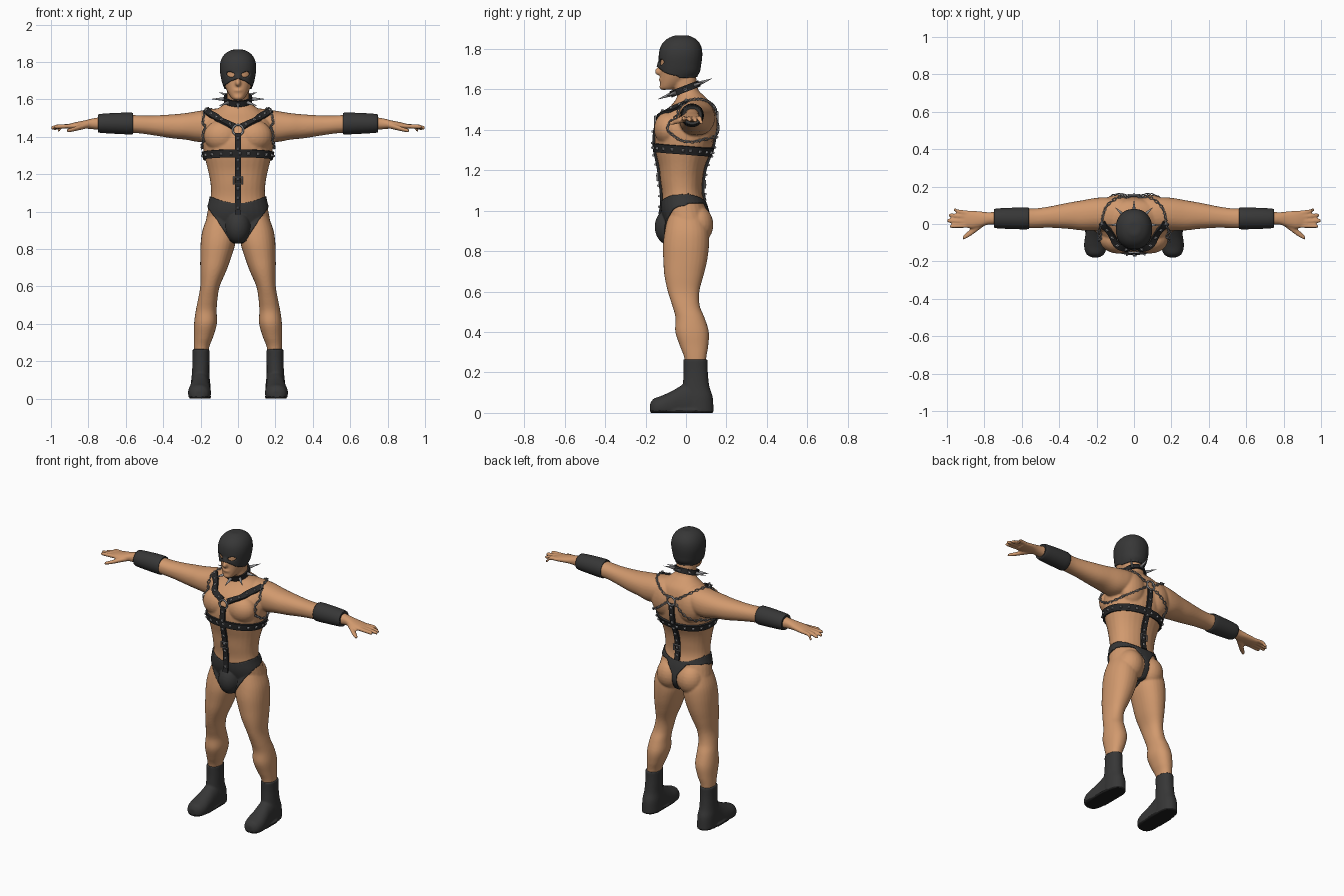
import bpy, bmesh, math
from mathutils import Vector, Matrix
from mathutils.bvhtree import BVHTree

if "Cube" in bpy.data.objects:
    bpy.data.objects.remove(bpy.data.objects["Cube"])

def material(name, rgb):
    m = bpy.data.materials.new(name)
    m.diffuse_color = (*rgb, 1)
    m.use_nodes = True
    m.node_tree.nodes["Principled BSDF"].inputs["Base Color"].default_value = m.diffuse_color
    return m

SKIN = material("skin", (0.64, 0.32, 0.155))
LEATHER = material("dark_leather", (0.038, 0.038, 0.038))
STRAP = material("black_strap", (0.02, 0.02, 0.021))
METAL = material("steel", (0.30, 0.30, 0.31))
SOLE = material("sole_black", (0.012, 0.012, 0.012))

def make(name, bm, mats, smooth=True):
    bmesh.ops.recalc_face_normals(bm, faces=bm.faces)
    for f in bm.faces:
        f.smooth = smooth
    me = bpy.data.meshes.new(name)
    bm.to_mesh(me)
    ob = bpy.data.objects.new(name, me)
    bpy.context.collection.objects.link(ob)
    for m in mats:
        me.materials.append(m)
    return ob

def spline(pts, sub=6, closed=False):
    """Catmull-Rom through tuples of any length."""
    n, out = len(pts), []
    get = (lambda i: pts[i % n]) if closed else (lambda i: pts[max(0, min(n - 1, i))])
    for i in range(n if closed else n - 1):
        for s in range(sub):
            t = s / sub
            out.append(tuple(0.5 * (2*b + (c-a)*t + (2*a-5*b+4*c-d)*t*t + (3*b-a-3*c+d)*t**3)
                       for a, b, c, d in zip(get(i-1), get(i), get(i+1), get(i+2))))
    return out if closed else out + [tuple(pts[-1])]

def bridge(bm, rings, closed=False):
    k = len(rings[0])
    for a, b in zip(rings, rings[1:] + (rings[:1] if closed else [])):
        for i in range(k):
            bm.faces.new((a[i], a[(i+1) % k], b[(i+1) % k], b[i]))
    if not closed:
        bm.faces.new(rings[0][::-1])
        bm.faces.new(rings[-1])

def loft(bm, axis, stations, sx=1, sub=5, n=28, p=2.2):
    """Stations: (position on axis, centre a, centre b, radius a, radius b)."""
    rings = []
    for s, a, b, ra, rb in spline(stations, sub):
        ring = []
        for i in range(n):
            t = 2 * math.pi * i / n
            c, d = math.cos(t), math.sin(t)
            u = a + ra * math.copysign(abs(c) ** (2/p), c)
            v = b + rb * math.copysign(abs(d) ** (2/p), d)
            x, y, z = {'X': (s, u, v), 'Y': (u, s, v), 'Z': (u, v, s)}[axis]
            ring.append(bm.verts.new((x * sx, y, z)))
        rings.append(ring)
    bridge(bm, rings)

def ball(bm, c, r):
    bmesh.ops.create_uvsphere(bm, u_segments=24, v_segments=14, radius=1,
                              matrix=Matrix.Translation(c) @ Matrix.Diagonal((*r, 1)))

def fuse(ob, voxel, iterations):
    """Merge overlapping volumes into one smooth skin."""
    m = ob.modifiers.new("fuse", 'REMESH')
    m.mode, m.voxel_size, m.use_smooth_shade = 'VOXEL', voxel, True
    s = ob.modifiers.new("soften", 'SMOOTH')
    s.factor, s.iterations = 0.5, iterations
    dg = bpy.context.evaluated_depsgraph_get()
    me = bpy.data.meshes.new_from_object(ob.evaluated_get(dg))
    ob.modifiers.clear()
    ob.data = me

# ---- body: torso, head, limbs ----
bm = bmesh.new()
loft(bm, 'Z', [(.86, 0, .005, .12, .08), (.92, 0, .012, .17, .105), (1.0, 0, -.005, .163, .112),
     (1.08, 0, -.018, .145, .1), (1.15, 0, -.022, .147, .105), (1.22, 0, -.02, .16, .115),
     (1.31, 0, -.012, .182, .142), (1.40, 0, -.003, .193, .148), (1.47, 0, .01, .18, .132),
     (1.53, 0, .03, .135, .095), (1.57, 0, .022, .082, .065), (1.60, 0, 0, .061, .06),
     (1.66, 0, -.01, .058, .06), (1.70, 0, -.01, .05, .05)])
loft(bm, 'Z', [(1.598, 0, -.09, .025, .03), (1.61, 0, -.083, .037, .044), (1.64, 0, -.058, .056, .07),
     (1.68, 0, -.035, .074, .092), (1.72, 0, -.03, .084, .097), (1.77, 0, -.027, .09, .1),
     (1.81, 0, -.025, .083, .093), (1.84, 0, -.023, .062, .07), (1.858, 0, -.022, .03, .035)])
ball(bm, (0, -.13, 1.688), (.015, .024, .02))      # nose
ball(bm, (0, -.122, 1.71), (.011, .016, .03))
ball(bm, (0, -.122, 1.648), (.026, .012, .011))    # lips
ball(bm, (0, -.112, 1.612), (.026, .02, .016))     # chin
ball(bm, (0, -.08, .92), (.062, .068, .085))       # front pouch
for s in (1, -1):
    ball(bm, (.085*s, -.085, 1.405), (.098, .073, .085))   # pectoral
    ball(bm, (.075*s, .055, .93), (.082, .08, .095))       # buttock
    ball(bm, (.09*s, .09, 1.43), (.09, .065, .11))         # shoulder blade
    loft(bm, 'X', [(.03, .045, 1.5, .06, .06), (.13, .05, 1.468, .09, .082), (.2, .052, 1.456, .088, .084),
         (.28, .046, 1.456, .08, .071), (.35, .044, 1.456, .07, .064), (.45, .037, 1.461, .057, .053),
         (.52, .031, 1.466, .053, .048), (.58, .03, 1.47, .052, .047), (.68, .03, 1.472, .042, .04),
         (.77, .03, 1.47, .033, .03), (.82, .026, 1.466, .041, .022), (.87, .024, 1.46, .048, .018),
         (.905, .026, 1.455, .044, .014)], s)
    for y0, y1, tip, z1 in ((.059, .075, .965, 1.437), (.037, .047, .99, 1.445),
                            (.014, .018, 1.0, 1.45), (-.009, -.012, .985, 1.455)):
        loft(bm, 'X', [(.88, y0, 1.458, .012, .012), (.94, (y0+y1)/2, 1.456, .0115, .0115),
             (tip-.01, y1, z1, .0105, .0105), (tip, y1, z1-.002, .006, .006)], s, 3, 12, 2)
    loft(bm, 'X', [(.80, .012, 1.462, .022, .016), (.84, -.018, 1.452, .022, .015),
         (.88, -.05, 1.44, .019, .012), (.915, -.075, 1.432, .011, .009)], s, 3, 14, 2)  # thumb
    loft(bm, 'Z', [(.97, .09, .0, .075, .09), (.9, .1, .003, .09, .108), (.83, .107, .0, .093, .114),
         (.75, .12, -.004, .082, .108), (.68, .133, -.01, .069, .097), (.6, .15, -.012, .052, .078),
         (.53, .162, .0, .052, .068), (.47, .17, .02, .056, .072), (.40, .174, .03, .061, .083),
         (.33, .184, .04, .051, .07), (.27, .195, .046, .04, .054), (.18, .198, .048, .034, .046)], s)
body = make("body", bm, [SKIN])
fuse(body, .006, 4)
src = bmesh.new()
src.from_mesh(body.data)
src.normal_update()
tree = BVHTree.FromBMesh(src)

# ---- tight garments cut from the body surface ----
def garment(name, rule, lift, mat):
    g = src.copy()
    bmesh.ops.delete(g, geom=[f for f in g.faces if not rule(*f.calc_center_median())], context='FACES')
    g.normal_update()
    normals = {v: v.normal.copy() for v in g.verts}
    for _ in range(8):      # even out the hems
        new = {}
        for v in g.verts:
            nb = [e.other_vert(v).co for e in v.link_edges if e.is_boundary]
            if len(nb) == 2:
                new[v] = v.co * .5 + (nb[0] + nb[1]) * .25
        for v, c in new.items():
            v.co = c
    for v, n in normals.items():
        v.co += n * lift
    ob = make(name, g, [mat])
    m = ob.modifiers.new("thickness", 'SOLIDIFY')
    m.thickness, m.offset = lift * 1.2, -1

def mask_rule(x, y, z):
    if z < 1.66 or (y < -.04 and z < 1.66 + .047 * (1 - (x/.08)**2)):
        return False
    return not (y < -.06 and ((abs(x)-.038)/.024)**2 + ((z-1.734 - .15*(abs(x)-.038))/.014)**2 < 1)

def briefs_rule(x, y, z):
    a = abs(x)
    if z < .8 or z > 1.045 + .035 * min(1, a/.14)**2 or a > .3:
        return False
    if y < 0:
        return z > .835 + max(0, a - .035) * 1.55 and a < .17
    return z > 1.035 or a < .014 + .75 * max(0, z - .96)

garment("mask", mask_rule, .008, LEATHER)
garment("briefs", briefs_rule, .007, LEATHER)

# ---- boots and arm cuffs ----
for s, side in ((1, "left"), (-1, "right")):
    bm = bmesh.new()
    loft(bm, 'Z', [(.265, .198, .047, .045, .06), (.2, .198, .048, .045, .06), (.13, .2, .05, .047, .066),
         (.08, .2, .058, .052, .074), (.02, .2, .06, .053, .076), (0, .2, .06, .053, .076)], s)
    loft(bm, 'Y', [(.09, .2, .06, .045, .07), (.03, .2, .06, .05, .1), (-.02, .201, .045, .052, .092),
         (-.07, .204, .035, .058, .073), (-.12, .206, .03, .061, .055), (-.16, .207, .025, .048, .045),
         (-.178, .207, .02, .022, .025)], s)
    loft(bm, 'Z', [(0, .203, -.02, .058, .155), (.014, .203, -.02, .06, .157)], s, 1)
    for v in bm.verts:
        v.co.z = max(v.co.z, 0)
    boot = make(side + "_boot", bm, [LEATHER, SOLE])
    fuse(boot, .006, 3)
    if len(boot.data.materials) < 2:
        boot.data.materials.clear()
        boot.data.materials.append(LEATHER)
        boot.data.materials.append(SOLE)
    for f in boot.data.polygons:
        f.material_index = int(f.center.z < .012)
    bm = bmesh.new()
    loft(bm, 'X', [(.563, .03, 1.471, .05, .05), (.568, .03, 1.471, .058, .058), (.65, .03, 1.472, .057, .056),
         (.74, .03, 1.472, .052, .05), (.746, .03, 1.472, .044, .042)], s, 3, 32, 2)
    make(side + "_arm_cuff", bm, [LEATHER])

# ---- harness helpers ----
def on_body(path, closed=False, sub=8):
    P, N = [], []
    for q in spline(path, sub, closed):
        p, n, _, _ = tree.find_nearest(Vector(q))
        P.append(p)
        N.append(n)
    for _ in range(3):
        for L in (P, N):
            c = [v.copy() for v in L]
            for i in range(0 if closed else 1, len(c) - (0 if closed else 1)):
                L[i] = c[i]*.5 + (c[i-1] + c[(i+1) % len(c)])*.25
    return P, [n.normalized() for n in N]

def frame(p, t, n):
    t = t.normalized()
    b = t.cross(n).normalized()
    n = b.cross(t)
    return Matrix(((t.x, b.x, n.x, p.x), (t.y, b.y, n.y, p.y), (t.z, b.z, n.z, p.z), (0, 0, 0, 1)))

def strap(name, path, w, closed=False, gap=.045):
    P, N = on_body(path, closed)
    bm, rings, studs, k, run = bmesh.new(), [], [], len(P), gap / 2
    for i in range(k):
        a = P[i-1] if closed or i else P[0]
        b = P[(i+1) % k] if closed else P[min(i+1, k-1)]
        M = frame(P[i], b - a, N[i])
        rings.append([bm.verts.new(M @ Vector(c)) for c in
                      ((0, -w/2, -.004), (0, w/2, -.004), (0, w/2, .011), (0, -w/2, .011))])
        run += (P[i] - P[i-1]).length if i else 0
        if run >= gap:
            run = 0
            studs.append(M)
    bridge(bm, rings, closed)
    for M in studs:     # square pyramid studs
        old = set(bm.faces)
        bmesh.ops.create_cone(bm, cap_ends=True, segments=4, radius1=.011, radius2=.005, depth=.009,
                              matrix=M @ Matrix.Translation((0, 0, .015)) @ Matrix.Rotation(math.pi/4, 4, 'Z'))
        for f in set(bm.faces) - old:
            f.material_index = 1
    make(name, bm, [STRAP, METAL], False)

def torus(bm, M, rx, ry, r, n=12, m=6, phase=0):
    rings = []
    for i in range(n):
        a = 2*math.pi*i/n + phase
        c, s = math.cos(a), math.sin(a)
        rings.append([bm.verts.new(M @ Vector(((rx + r*math.cos(b))*c, (ry + r*math.cos(b))*s, r*math.sin(b))))
                      for b in (2*math.pi*j/m for j in range(m))])
    bridge(bm, rings, True)

def chain(name, path, step=.017):
    P, N = on_body(path, sub=30)
    bm, run, k = bmesh.new(), 0, 0
    for i in range(1, len(P)):
        run += (P[i] - P[i-1]).length
        if run >= step:
            run, k = 0, k + 1
            M = frame(P[i] + N[i]*.007, P[i] - P[i-1], N[i])
            torus(bm, M @ Matrix.Rotation(math.radians(45 if k % 2 else -45), 4, 'X'), .0115, .0065, .0028, 10, 5)
    make(name, bm, [METAL])

# ---- harness ----
belt = [(.188*math.cos(a), -.008 + .152*math.sin(a), 1.298 - .014*math.sin(a))
        for a in (2*math.pi*i/16 for i in range(16))]
strap("chest_belt", belt, .042, True)
strap("front_center_strap", [(0, -.15, 1.42), (0, -.16, 1.32), (0, -.14, 1.2), (0, -.13, 1.1), (0, -.15, 1.0)], .034)
strap("back_center_strap", [(0, .16, 1.44), (0, .15, 1.31), (0, .1, 1.2), (0, .08, 1.12), (0, .1, 1.05)], .034)
for s, side in ((1, "left"), (-1, "right")):
    strap(side + "_shoulder_strap", [(.02*s, -.14, 1.455), (.09*s, -.12, 1.5), (.15*s, -.045, 1.54),
                                     (.175*s, .0, 1.555)], .036)
    chain(side + "_upper_back_chain", [(.175*s, .0, 1.55), (.15*s, .09, 1.55), (.08*s, .15, 1.51), (.02*s, .165, 1.475)])
    chain(side + "_underarm_chain", [(.02*s, .165, 1.45), (.1*s, .15, 1.39), (.18*s, .07, 1.345), (.2*s, -.02, 1.345),
                                     (.19*s, -.09, 1.4), (.19*s, -.06, 1.47), (.175*s, .0, 1.545)])
for nm, q in (("chest_ring", (0, -.16, 1.44)), ("back_ring", (0, .17, 1.462))):
    p, n, _, _ = tree.find_nearest(Vector(q))
    bm = bmesh.new()
    torus(bm, frame(p + n*.012, Vector((0, 0, 1)), n), .028, .028, .0055, 24, 8)
    make(nm, bm, [METAL])
for nm, q in (("front_buckle", (0, -.15, 1.165)), ("back_buckle", (0, .1, 1.13))):
    p, n, _, _ = tree.find_nearest(Vector(q))
    bm = bmesh.new()
    torus(bm, frame(p + n*.014, Vector((0, 0, 1)), n), .026, .032, .004, 4, 6, math.pi/4)
    make(nm, bm, [METAL], False)

# ---- spiked collar, tilted up at the back ----
T = Matrix.Translation((0, -.005, 1.602)) @ Matrix.Rotation(math.radians(21), 4, 'X')
bm = bmesh.new()
bridge(bm, [[bm.verts.new(T @ Vector((r*math.cos(a), r*1.02*math.sin(a), h)))
             for r, h in ((.066, -.016), (.075, -.016), (.075, .016), (.066, .016))]
            for a in (2*math.pi*i/40 for i in range(40))], True)
make("collar", bm, [STRAP], False)
bm = bmesh.new()
for i in range(8):
    bmesh.ops.create_cone(bm, cap_ends=True, segments=12, radius1=.011, radius2=.0005, depth=.07, matrix=T
        @ Matrix.Rotation(math.pi*(i + .5)/4 + math.pi/8, 4, 'Z') @ Matrix.Translation((.108, 0, 0))
        @ Matrix.Rotation(math.pi/2, 4, 'Y'))
make("collar_spikes", bm, [METAL])
